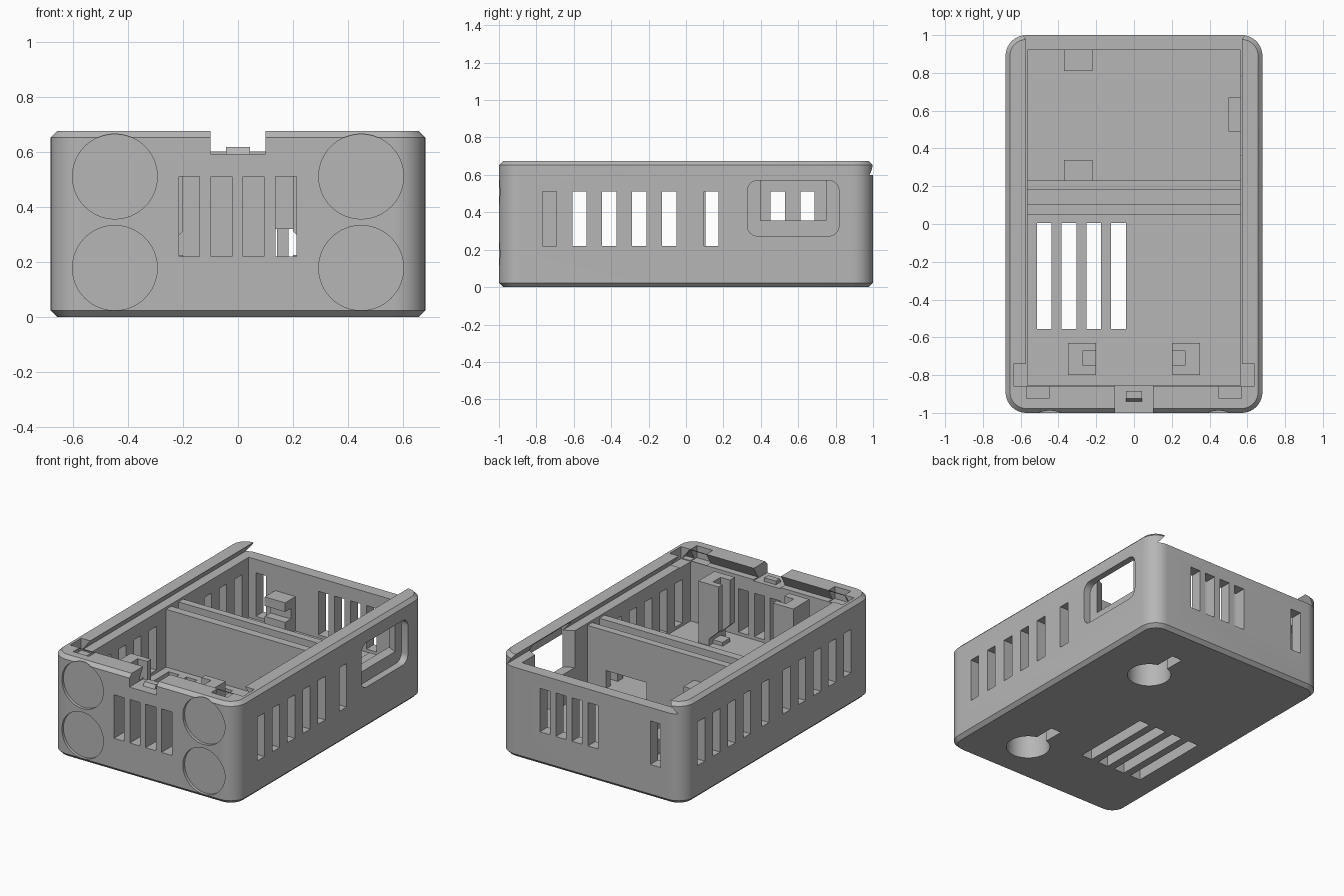
import bpy, bmesh, math
from mathutils import Matrix, Vector

old = bpy.data.objects.get("Cube")
if old:
    bpy.data.objects.remove(old, do_unlink=True)

grey = bpy.data.materials.new("plain grey")
grey.use_nodes = True
grey.diffuse_color = (0.47, 0.47, 0.47, 1)
grey.node_tree.nodes["Principled BSDF"].inputs["Base Color"].default_value = (0.47, 0.47, 0.47, 1)


def add_box(bm, x, y, z):
    """Box from three (low, high) ranges."""
    size = Matrix.Diagonal((x[1] - x[0], y[1] - y[0], z[1] - z[0], 1))
    mid = Matrix.Translation(((x[0] + x[1]) / 2, (y[0] + y[1]) / 2, (z[0] + z[1]) / 2))
    return bmesh.ops.create_cube(bm, size=1, matrix=mid @ size)["verts"]


def add_disc(bm, centre, radius, depth, turn=0):
    """Cylinder on its centre, turned about x."""
    bmesh.ops.create_cone(bm, cap_ends=True, segments=64, radius1=radius, radius2=radius, depth=depth,
                          matrix=Matrix.Translation(centre) @ Matrix.Rotation(turn, 4, "X"))


def round_edges(bm, axis, width, segments):
    """Bevel the edges that run along one axis."""
    edges = [e for e in bm.edges
             if abs((e.verts[0].co - e.verts[1].co).normalized()[axis]) > 0.99]
    bmesh.ops.bevel(bm, geom=edges, offset=width, segments=segments, profile=0.5, affect="EDGES")


def finish(bm, name):
    mesh = bpy.data.meshes.new(name)
    bm.to_mesh(mesh)
    bm.free()
    mesh.materials.append(grey)
    ob = bpy.data.objects.new(name, mesh)
    bpy.context.collection.objects.link(ob)
    return ob


def boxes(name, ranges):
    bm = bmesh.new()
    for r in ranges:
        add_box(bm, *r)
    return finish(bm, name)


def cut(target, cutter):
    """Subtract the cutter, bake the result and remove the cutter."""
    cutter.hide_render = True
    mod = target.modifiers.new("cut", "BOOLEAN")
    mod.object, mod.operation, mod.solver = cutter, "DIFFERENCE", "EXACT"
    bpy.context.view_layer.update()
    mesh = bpy.data.meshes.new_from_object(target.evaluated_get(bpy.context.evaluated_depsgraph_get()))
    target.modifiers.clear()
    target.data = mesh
    bpy.data.objects.remove(cutter, do_unlink=True)


def span(centre, half):
    return (centre - half, centre + half)


FLOOR, RIM, TOP = 0.2, 0.6, 0.675
SLOT = 0.038
SLOT_Z = (0.22, 0.51)

# Outer shell: rounded upright corners, chamfered top and bottom
bm = bmesh.new()
add_box(bm, (-0.68, 0.68), (-1, 1), (0, TOP))
round_edges(bm, 2, 0.11, 10)
caps = [e for e in bm.edges if abs(e.verts[0].co.z - e.verts[1].co.z) < 0.001]
bmesh.ops.bevel(bm, geom=caps, offset=0.023, segments=1, affect="EDGES")
case = finish(bm, "case_shell")

# Inner cavity
cut(case, boxes("cavity", [((-0.565, 0.565), (-0.855, 0.92), (FLOOR, 0.8))]))

# Dovetail channel for a sliding lid, open at the back
bm = bmesh.new()
for v in add_box(bm, (-0.63, 0.63), (-0.9, 1.2), (RIM, 0.7)):
    if v.co.z > 0.65:
        v.co.x *= 0.875
        if v.co.y < 0:
            v.co.y = -0.842
cut(case, finish(bm, "lid_channel"))

# Corner reliefs of the channel and the front latch notch
reliefs = [((-0.1, 0.1), (-1.1, -0.8), (0.592, 0.8))]
for s in (-1, 1):
    reliefs.append((sorted((s * 0.55, s * 0.638)), (-0.858, -0.74), (RIM - 0.005, 0.8)))
    reliefs.append((sorted((s * 0.45, s * 0.568)), (-0.925, -0.86), (RIM - 0.005, 0.8)))
cut(case, boxes("reliefs", reliefs))

# Vent slots in the walls and floor
left_y = [-0.73, -0.57, -0.41, -0.25, -0.09, 0.135]
right_y = left_y + [0.33, 0.49, 0.65, 0.81]
vents = [((0.5, 0.8), span(y, SLOT), SLOT_Z) for y in left_y]
vents += [((-0.8, -0.5), span(y, SLOT), SLOT_Z) for y in right_y]
vents += [(span(-0.177 + 0.117 * i, SLOT), (-1.1, -0.83), SLOT_Z) for i in range(4)]
vents += [(span(x, SLOT), (0.9, 1.1), SLOT_Z) for x in (0.34, 0.222, 0.104, -0.014, -0.475)]
vents += [(span(-0.475 + 0.131 * i, 0.039), (-0.555, 0.005), (-0.1, 0.3)) for i in range(4)]
cut(case, boxes("vents", vents))

# Side port: rounded outer recess with a smaller inner opening
bm = bmesh.new()
add_box(bm, (0.632, 0.8), (0.328, 0.818), (0.273, 0.57))
round_edges(bm, 0, 0.055, 6)
cut(case, finish(bm, "port_recess"))
bm = bmesh.new()
for v in add_box(bm, (0.5, 0.637), (0.4, 0.747), (0.355, 0.66)):
    if v.co.x < 0.55:
        v.co.y += 0.07 if v.co.y > 0.6 else -0.07
cut(case, finish(bm, "port_opening"))

# Round magnet pockets on the front
bm = bmesh.new()
for x in (-0.447, 0.447):
    for z in (0.178, 0.51):
        add_disc(bm, (x, -1, z), 0.154, 0.04, math.pi / 2)
cut(case, finish(bm, "magnet_pockets"))

# Blind keyholes for wall mounting
bm = bmesh.new()
for y in (-0.69, 0.48):
    add_disc(bm, (0.28, y, 0), 0.135, 0.32)
cut(case, finish(bm, "keyhole_rounds"))
cut(case, boxes("keyhole_slots", [(span(0.28, 0.038), (y, y + 0.27), (-0.1, 0.12))
                                  for y in (-0.69, 0.48)]))

# Latch bump in the front notch
bm = bmesh.new()
for v in add_box(bm, (-0.043, 0.043), (-0.945, -0.885), (0.58, 0.617)):
    if v.co.z > 0.6 and v.co.y < -0.9:
        v.co.y += 0.02
finish(bm, "latch_bump")

# Twin partition plates with a cable opening
for name, y in (("front_partition", (0.05, 0.105)), ("rear_partition", (0.18, 0.23))):
    plate = boxes(name, [((-0.57, 0.57), y, (FLOOR - 0.01, 0.585))])
    cut(plate, boxes("cable_opening", [((0.13, 0.43), (0, 0.3), (0.1, 0.32))]))

# Slotted front posts, mirrored, with sloped undersides on the arms
for side, s in (("left", 1), ("right", -1)):
    bm = bmesh.new()
    add_box(bm, sorted((s * 0.27, s * 0.35)), (-0.8, -0.63), (FLOOR - 0.01, 0.61))
    add_box(bm, sorted((s * 0.2, s * 0.27)), (-0.75, -0.67), (FLOOR - 0.01, 0.225))
    for y in ((-0.8, -0.75), (-0.67, -0.63)):
        for v in add_box(bm, sorted((s * 0.2, s * 0.275)), y, (0.24, 0.61)):
            if v.co.z < 0.3 and abs(v.co.x) < 0.25:
                v.co.z = 0.31
    finish(bm, side + "_front_post")

# Board clips: a ledge below and a hook above
for name, y, stem in (("rear_board_clip", (0.81, 0.925), (0.87, 0.925)),
                      ("middle_board_clip", (0.225, 0.34), (0.225, 0.28))):
    x = (-0.37, -0.22)
    boxes(name, [(x, y, (FLOOR - 0.01, 0.3)), (x, stem, (0.3, 0.37)), (x, y, (0.37, 0.43))])
boxes("port_ledge", [((0.5, 0.57), (0.49, 0.67), (FLOOR - 0.01, 0.345))])

# Smooth the rounded corners, keep the edges sharp
bpy.ops.object.select_all(action="DESELECT")
case.select_set(True)
bpy.context.view_layer.objects.active = case
bpy.ops.object.shade_smooth_by_angle(angle=math.radians(25))
